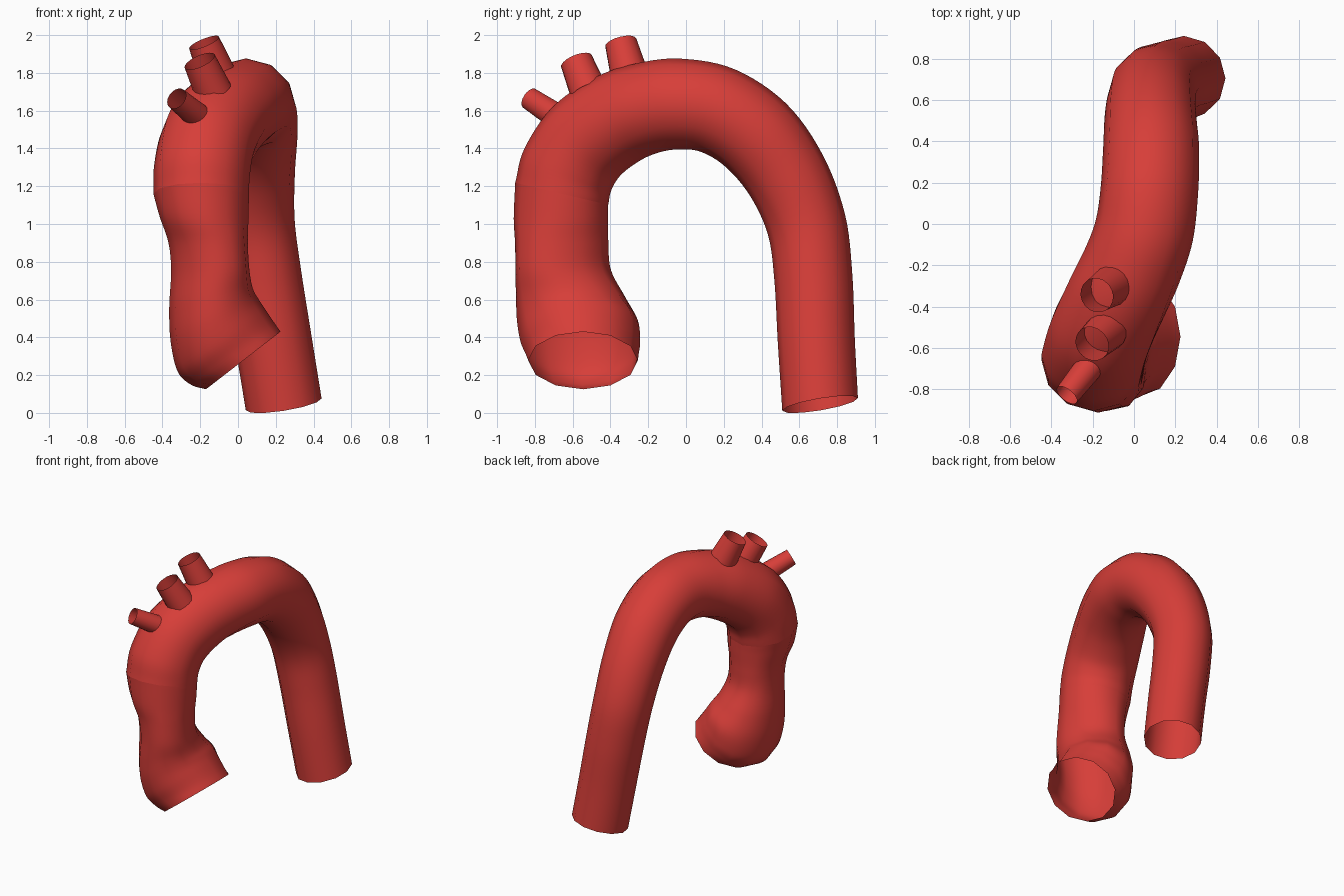
import bpy, math
from mathutils import Vector as V

if "Cube" in bpy.data.objects:
    bpy.data.objects.remove(bpy.data.objects["Cube"])

red = bpy.data.materials.new("artery_red")
red.diffuse_color = (0.68, 0.048, 0.04, 1)
red.use_nodes = True
red.node_tree.nodes["Principled BSDF"].inputs["Base Color"].default_value = red.diffuse_color


def ring(c, u, w, n=12):
    return [c + u * math.cos(2 * math.pi * i / n) + w * math.sin(2 * math.pi * i / n)
            for i in range(n)]


def refine(rings, steps):
    # Catmull-Rom interpolation between neighbouring rings
    out = []
    for k in range(len(rings) - 1):
        b, c = rings[k], rings[k + 1]
        a = rings[k - 1] if k else [2 * p - q for p, q in zip(b, c)]
        d = rings[k + 2] if k + 2 < len(rings) else [2 * q - p for p, q in zip(b, c)]
        for s in range(steps):
            t = s / steps
            out.append([0.5 * (2 * q + (r - p) * t + (2 * p - 5 * q + 4 * r - e) * t * t
                               + (3 * q - p - 3 * r + e) * t ** 3)
                        for p, q, r, e in zip(a, b, c, d)])
    return out + [rings[-1]]


def tube(name, rings):
    # open-ended skin through the rings
    n = len(rings[0])
    faces = [(k * n + i, k * n + (i + 1) % n, (k + 1) * n + (i + 1) % n, (k + 1) * n + i)
             for k in range(len(rings) - 1) for i in range(n)]
    me = bpy.data.meshes.new(name)
    me.from_pydata([p for r in rings for p in r], [], faces)
    me.materials.append(red)
    ob = bpy.data.objects.new(name, me)
    bpy.context.collection.objects.link(ob)
    bpy.ops.object.select_all(action='DESELECT')
    bpy.context.view_layer.objects.active = ob
    ob.select_set(True)
    bpy.ops.object.shade_smooth_by_angle(angle=math.radians(60))
    return ob


# arch and descending vessel: centre x, y, z, radius
path = [(-.195, -.658, 1.16, .253), (-.19, -.625, 1.29, .255), (-.158, -.525, 1.44, .255),
        (-.083, -.36, 1.557, .25), (-.008, -.2, 1.615, .243), (.05, -.03, 1.635, .24),
        (.075, .17, 1.60, .236), (.083, .37, 1.47, .232), (.08, .53, 1.26, .221),
        (.09, .637, 1.0, .211), (.13, .674, .72, .207), (.187, .69, .38, .204),
        (.242, .71, .045, .203)]
pts = [V(p[:3]) for p in path]
arch = []
for k, p in enumerate(path):
    if k == 0:
        t = V((0, .23, .97))
    elif k == len(path) - 1:
        t = V((.16, .17, -1))
    else:
        t = pts[k + 1] - pts[k - 1]
    t.normalize()
    u = V((1, 0, 0))
    u = (u - t * u.dot(t)).normalized()
    arch.append(ring(pts[k], u * p[3], t.cross(u) * p[3]))
tube("arch_and_descending_vessel", refine(arch, 6))

# root bulge and ascending vessel:
# left x, z, right x, z, centre y, half depth, diagonal squeeze of the waist
root = [(-.17, .125, .225, .43, -.545, .29, 0), (-.25, .15, .19, .48, -.55, .30, 0),
        (-.32, .22, .15, .54, -.56, .317, 0), (-.357, .38, .11, .60, -.575, .32, 0),
        (-.364, .56, .078, .66, -.61, .29, .01), (-.354, .75, .06, .76, -.65, .253, .022),
        (-.368, .9, .052, .9, -.658, .247, .018), (-.415, 1.04, .055, 1.02, -.662, .25, .005)]
rings = []
for lx, lz, rx, rz, y, d, s in root:
    a, b = V((lx, y, lz)), V((rx, y, rz))
    rings.append(ring((a + b) / 2, (b - a) / 2 - V((0, s, 0)), V((-s, d, 0))))
tube("root_and_ascending_vessel", refine(rings + [arch[0]], 6))

# three branch stubs: base, tip, base radius, tip radius
branches = [((-.11, -.30, 1.79), (-.18, -.345, 1.96), .1, .085),
            ((-.13, -.515, 1.70), (-.203, -.58, 1.862), .1, .087),
            ((-.20, -.67, 1.56), (-.325, -.828, 1.664), .07, .06)]
for i, (a, b, ra, rb) in enumerate(branches):
    a, b = V(a), V(b)
    t = (b - a).normalized()
    u = V((0, 1, 0)).cross(t).normalized()
    w = t.cross(u)
    tube(f"branch_{i + 1}", [ring(a, u * ra, w * ra, 18), ring(b, u * rb, w * rb, 18)])
